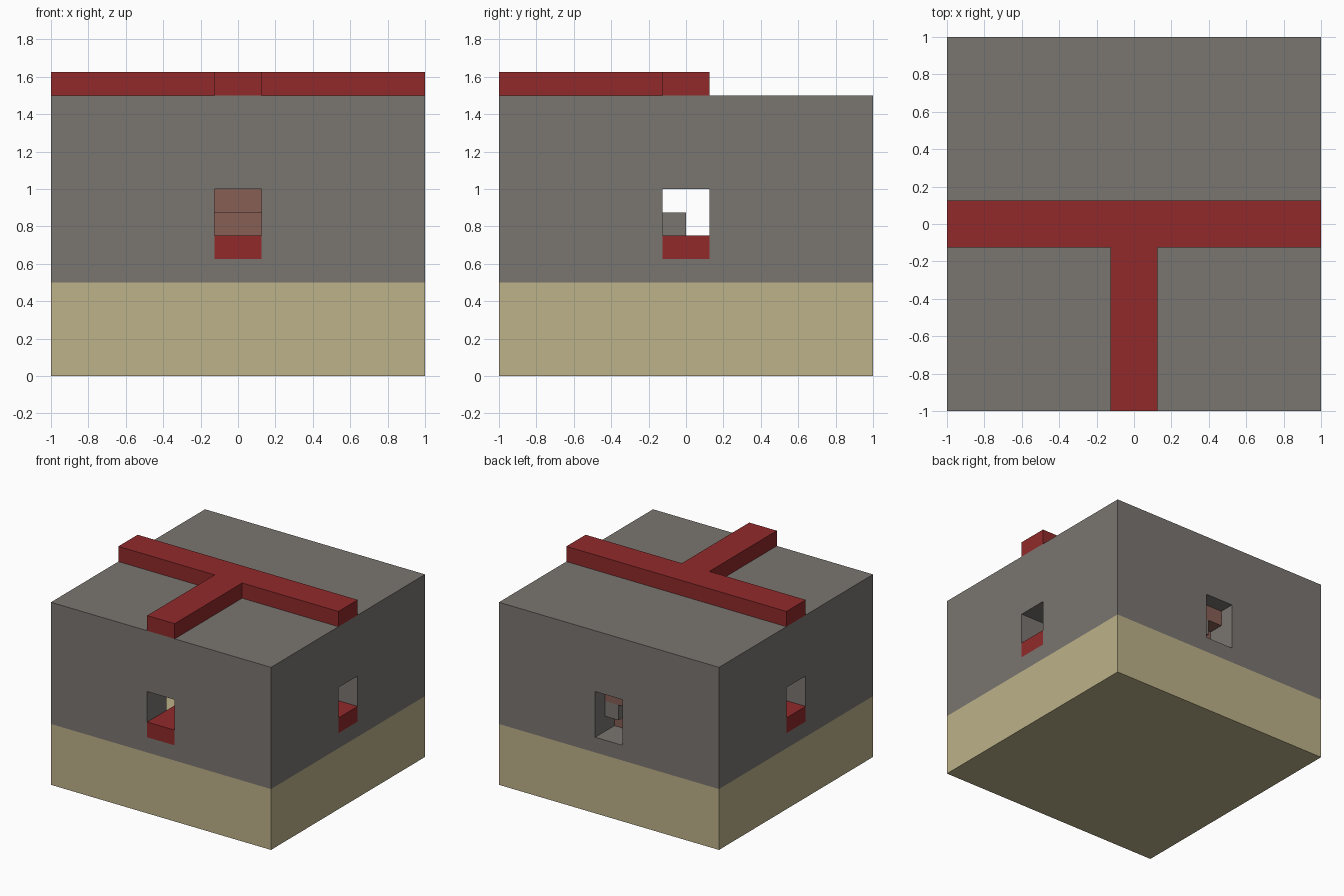
import bpy
import bmesh

default_cube = bpy.data.objects.get("Cube")
if default_cube:
    bpy.data.objects.remove(default_cube, do_unlink=True)


def make_material(name, colour):
    mat = bpy.data.materials.new(name)
    mat.use_nodes = True
    rgba = (*colour, 1)
    mat.diffuse_color = rgba
    bsdf = next(n for n in mat.node_tree.nodes if n.type == 'BSDF_PRINCIPLED')
    bsdf.inputs["Base Color"].default_value = rgba
    return mat


stone = make_material("grey stone", (0.195, 0.181, 0.165))
sand = make_material("pale sand", (0.509, 0.445, 0.254))
red = make_material("deep red", (0.283, 0.023, 0.024))
brown = make_material("red brown", (0.242, 0.114, 0.091))


def finish(name, bm, mat):
    bmesh.ops.recalc_face_normals(bm, faces=bm.faces)
    mesh = bpy.data.meshes.new(name)
    bm.to_mesh(mesh)
    bm.free()
    mesh.materials.append(mat)
    obj = bpy.data.objects.new(name, mesh)
    bpy.context.collection.objects.link(obj)
    return obj


def box(name, low, high, mat):
    """Box between two opposite corners."""
    bm = bmesh.new()
    bmesh.ops.create_cube(bm, size=1)
    for v in bm.verts:
        v.co = [(a + b) / 2 + c * (b - a) for a, b, c in zip(low, high, v.co)]
    return finish(name, bm, mat)


W = 0.125   # half width of the tracks and tunnels, also the step size


def tee_track(name, z):
    """T-shaped track: bar along x, stem to the front."""
    outline = [(-1, W), (-1, -W), (-W, -W), (-W, -1),
               (W, -1), (W, -W), (1, -W), (1, W)]
    bm = bmesh.new()
    face = bm.faces.new([bm.verts.new((x, y, z)) for x, y in outline])
    top = bmesh.ops.extrude_face_region(bm, geom=[face])["geom"]
    moved = [g for g in top if isinstance(g, bmesh.types.BMVert)]
    bmesh.ops.translate(bm, verts=moved, vec=(0, 0, W))
    return finish(name, bm, red)


# Base slab and hollow stone block
box("base_slab", (-1, -1, 0), (1, 1, 0.5), sand)
block = box("stone_block", (-1, -1, 0.5), (1, 1, 1.5), stone)

# Inner chamber and the two crossing tunnels
cutters = [
    box("chamber_cutter", (-0.75, -0.75, 0.4), (0.75, 0.75, 1.25), stone),
    box("side_tunnel_cutter", (-1.2, -W, 0.625), (1.2, W, 1), stone),
    box("long_tunnel_cutter", (-W, -1.2, 0.625), (W, 1.2, 1), stone),
]
bpy.context.view_layer.objects.active = block
for cutter in cutters:
    cutter.hide_render = True
    mod = block.modifiers.new(cutter.name, 'BOOLEAN')
    mod.operation = 'DIFFERENCE'
    mod.solver = 'EXACT'
    mod.object = cutter
    bpy.ops.object.modifier_apply(modifier=mod.name)
for cutter in cutters:
    bpy.data.objects.remove(cutter, do_unlink=True)

# Tracks on the roof and inside the tunnels
tee_track("roof_track", 1.5)
tee_track("tunnel_track", 0.625)

# Stepped plug and knob in the back tunnel
box("plug_upper_step", (-W, 0.625, 0.875), (W, 0.875, 1), brown)
box("plug_lower_step", (-W, 0.625, 0.625), (W, 0.75, 0.875), brown)
box("plug_knob", (0, 0.75, 0.75), (W, 0.875, 0.875), stone)

# Block on the junction, with a brown front
junction = box("junction_block", (-W, -W, 0.75), (W, 0, 0.875), stone)
junction.data.materials.append(brown)
for poly in junction.data.polygons:
    poly.material_index = int(poly.normal.y < -0.5)
